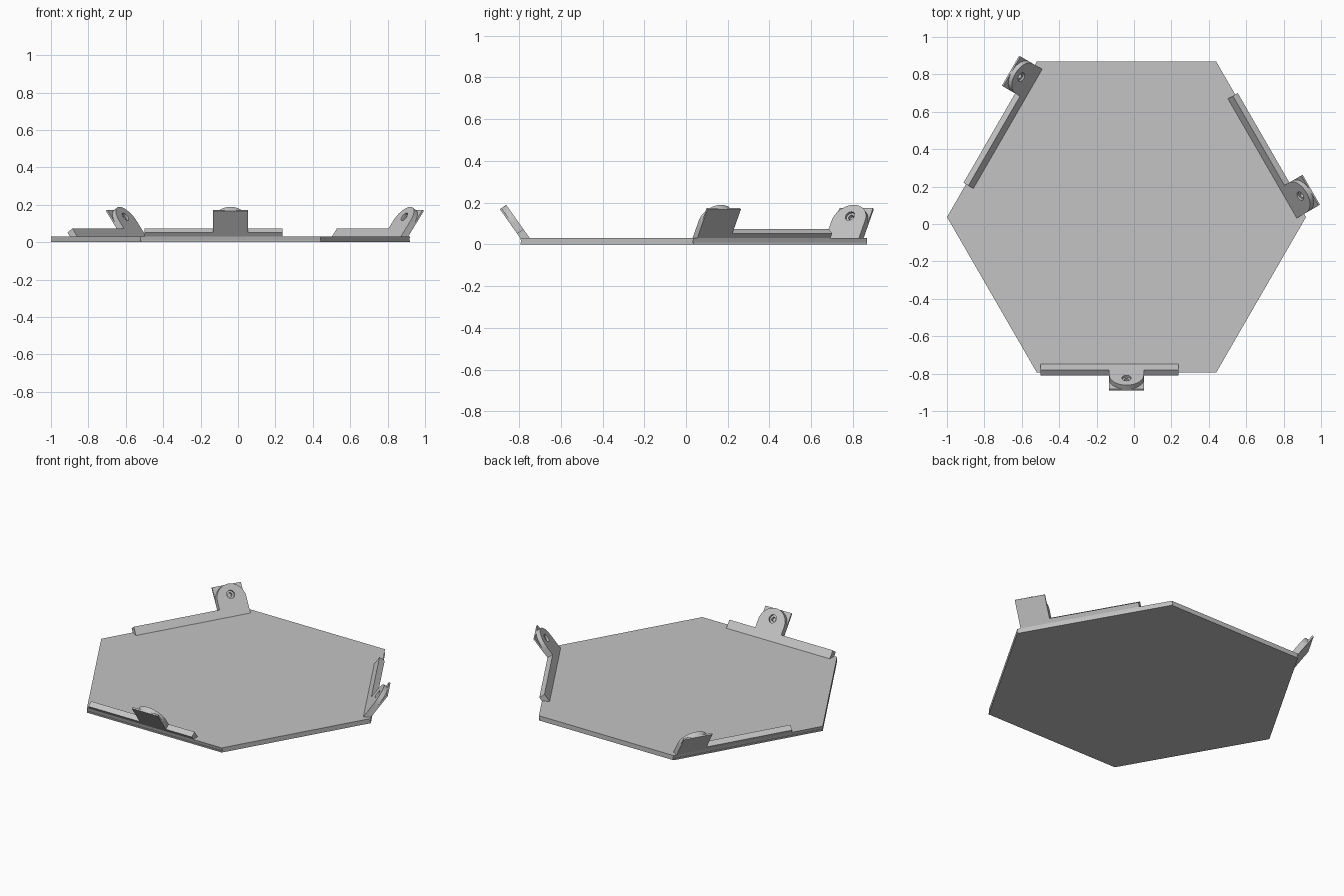
import bpy, bmesh, math
from mathutils import Matrix, Vector

if "Cube" in bpy.data.objects:
    bpy.data.objects.remove(bpy.data.objects["Cube"])

CENTRE = Vector((-0.04, 0.037, 0))
APOTHEM = 0.831
TOP = 0.03                       # plate thickness
TILT = math.acos(1 / math.sqrt(3))  # lean of the joining flanges
C, S = math.cos(TILT), math.sin(TILT)
THICK, BACK = 0.037, 0.027       # flange thickness, depth where backing begins
HALF = 0.0925                    # half width of a tab

grey = bpy.data.materials.new("light_grey")
grey.use_nodes = True
grey.diffuse_color = (0.55, 0.55, 0.55, 1)
grey.node_tree.nodes["Principled BSDF"].inputs["Base Color"].default_value = grey.diffuse_color


def add_object(name, rings, matrix=Matrix()):
    """Skin a closed solid through matching rings of points."""
    bm = bmesh.new()
    loops = [[bm.verts.new(p) for p in ring] for ring in rings]
    n = len(loops[0])
    for a, b in zip(loops, loops[1:]):
        for i in range(n):
            j = (i + 1) % n
            bm.faces.new((a[i], a[j], b[j], b[i]))
    bm.faces.new(loops[0][::-1])
    bm.faces.new(loops[-1])
    bmesh.ops.recalc_face_normals(bm, faces=bm.faces)
    mesh = bpy.data.meshes.new(name)
    bm.to_mesh(mesh)
    bm.free()
    mesh.materials.append(grey)
    obj = bpy.data.objects.new(name, mesh)
    bpy.context.collection.objects.link(obj)
    obj.matrix_world = matrix
    return obj


def hex_ring(z, inset):
    """Hexagon whose three flanged sides are pulled in by inset."""
    q = (APOTHEM + inset) / 1.5
    p = APOTHEM - inset - q / 2
    ring = []
    for i in range(6):
        a, b = (math.radians(-90 + 60 * k) for k in (i, i + 1))
        wa, wb = (p, q) if i % 2 == 0 else (q, p)
        ring.append(CENTRE + Vector((wa * math.cos(a) + wb * math.cos(b),
                                     wa * math.sin(a) + wb * math.sin(b), z)))
    return ring


def flange_frame(angle):
    """Axes: along the edge, up the leaning flange, and out through it."""
    lean = Matrix(((1, 0, 0, 0),
                   (0, -C, -S, -APOTHEM + THICK / S),
                   (0, S, -C, TOP),
                   (0, 0, 0, 1)))
    return Matrix.Translation(CENTRE) @ Matrix.Rotation(angle, 4, 'Z') @ lean


def slab(name, u0, u1, height, w0, w1, matrix):
    """Leaning slab with a level foot sunk into the plate."""
    def foot(w):
        return (0.01 - TOP + C * w) / S
    section = [(foot(w0), w0), (height, w0), (height, w1), (foot(w1), w1)]
    return add_object(name, [[(u, d, w) for d, w in section] for u in (u0, u1)], matrix)


def circle(radius, d, w, n=24):
    return [(radius * math.cos(2 * math.pi * i / n),
             d + radius * math.sin(2 * math.pi * i / n), w) for i in range(n)]


def rounded_tab(name, matrix):
    """Round-topped tab with a stepped blind hole."""
    arc = [(HALF * math.cos(math.pi * i / 24),
            0.195 - HALF + HALF * math.sin(math.pi * i / 24)) for i in range(25)]
    outline = [(-HALF, -0.006), (HALF, -0.006)] + arc
    tab = add_object(name, [[(u, d, w) for u, d in outline] for w in (0, BACK)], matrix)
    cutter = add_object("hole_cutter", [circle(0.025, 0.13, -0.01), circle(0.025, 0.13, 0.012),
                                        circle(0.013, 0.13, 0.012), circle(0.013, 0.13, 0.04)], matrix)
    cutter.hide_render = True
    mod = tab.modifiers.new("hole", 'BOOLEAN')
    mod.operation, mod.solver, mod.object = 'DIFFERENCE', 'EXACT', cutter
    bpy.context.view_layer.update()
    mesh = bpy.data.meshes.new_from_object(tab.evaluated_get(bpy.context.evaluated_depsgraph_get()))
    tab.modifiers.clear()
    tab.data = mesh
    bpy.data.objects.remove(cutter)
    bpy.ops.object.select_all(action='DESELECT')
    tab.select_set(True)
    bpy.context.view_layer.objects.active = tab
    bpy.ops.object.shade_smooth_by_angle(angle=math.radians(30))


# Base plate, slightly undercut along the flanged sides
add_object("base_plate", [hex_ring(0, 0), hex_ring(0.008, 0), hex_ring(0.008, 0.006), hex_ring(TOP, 0)])

# Rail, rounded tab and square backing on alternate sides
for side, turn, tab_u in (("front", 0, 0), ("back_left", 120, -0.3675), ("back_right", 240, -0.3675)):
    frame = flange_frame(math.radians(turn))
    tab_frame = frame @ Matrix.Translation((tab_u, 0, 0))
    slab(side + "_rail", -0.46, 0.277, 0.053, 0, THICK, frame)
    slab(side + "_tab_backing", -HALF, HALF, 0.195, BACK, THICK, tab_frame)
    rounded_tab(side + "_tab", tab_frame)
